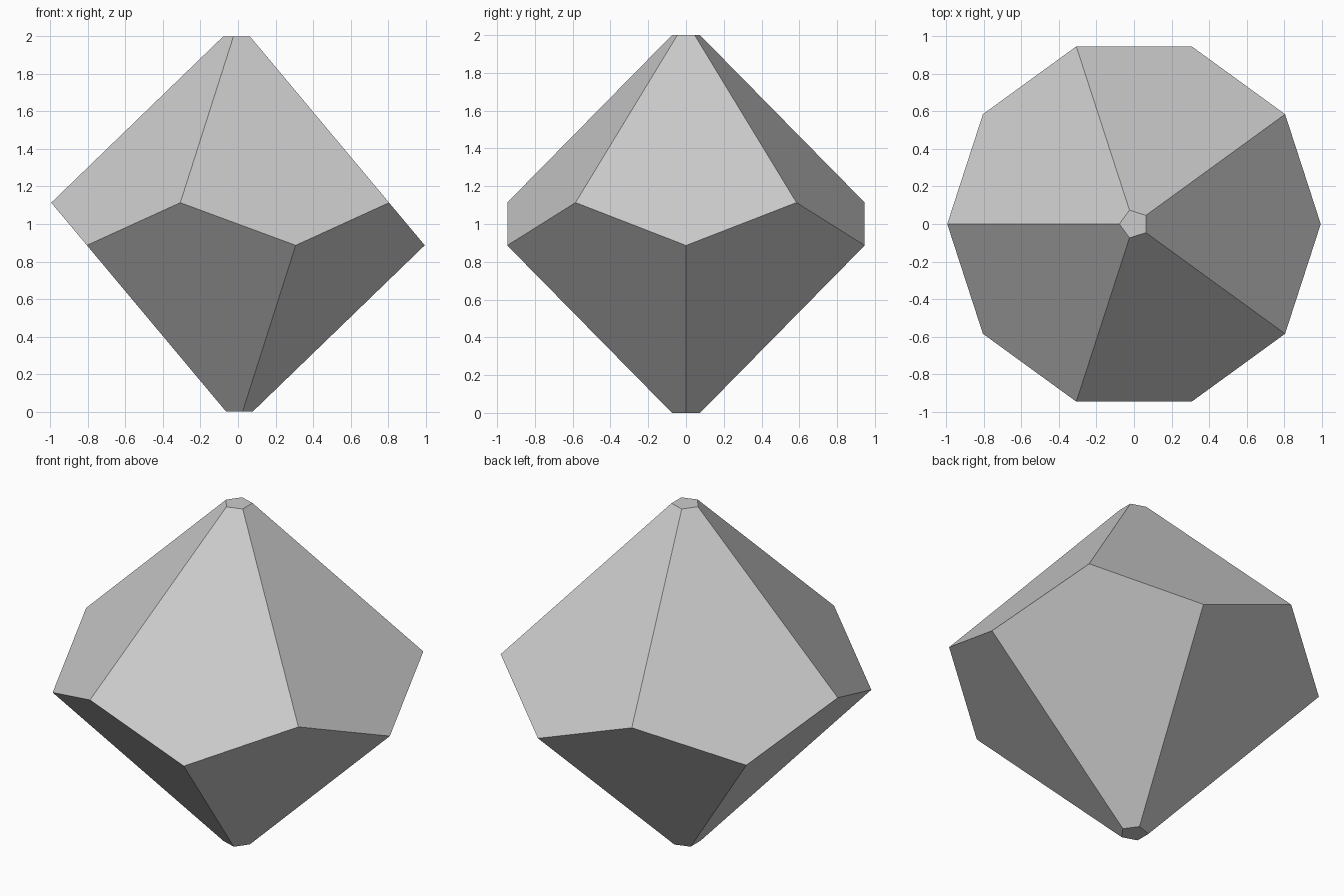
import bpy, bmesh
from math import cos, sin, pi

cube = bpy.data.objects.get("Cube")
if cube:
    bpy.data.objects.remove(cube, do_unlink=True)

RADIUS = 0.995    # zigzag girdle
TIP = 0.078       # clipped tips
# Girdle offset that keeps every kite-shaped facet flat
inner, tip_inner = RADIUS * cos(pi / 5), TIP * cos(pi / 5)
run, drop = inner - tip_inner, RADIUS - inner
OFFSET = drop / (2 * run + drop)


def point(radius, step, z):
    a = step * pi / 5
    return (radius * cos(a), radius * sin(a), z)


grey = bpy.data.materials.new("light grey")
grey.use_nodes = True
colour = (0.6, 0.6, 0.6, 1)
grey.diffuse_color = colour
grey.node_tree.nodes["Principled BSDF"].inputs["Base Color"].default_value = colour

# Girdle: odd steps sit high, even steps sit low
bm = bmesh.new()
girdle = [bm.verts.new(point(RADIUS, i, 1 + OFFSET * (1 if i % 2 else -1)))
          for i in range(10)]
# Tips: the top lines up with high girdle corners, the bottom with low ones
tips = [bm.verts.new(point(TIP, i, 2 if i % 2 else 0)) for i in range(10)]

# Ten facets, alternating up and down
for i in range(10):
    j, k = (i + 1) % 10, (i + 2) % 10
    bm.faces.new((girdle[i], girdle[j], girdle[k], tips[k], tips[i]))
# Small flat ends
bm.faces.new(tips[1::2])
bm.faces.new(tips[0::2])
bmesh.ops.recalc_face_normals(bm, faces=bm.faces)

mesh = bpy.data.meshes.new("ten_sided_die")
bm.to_mesh(mesh)
bm.free()
mesh.materials.append(grey)
die = bpy.data.objects.new("ten_sided_die", mesh)
bpy.context.collection.objects.link(die)
